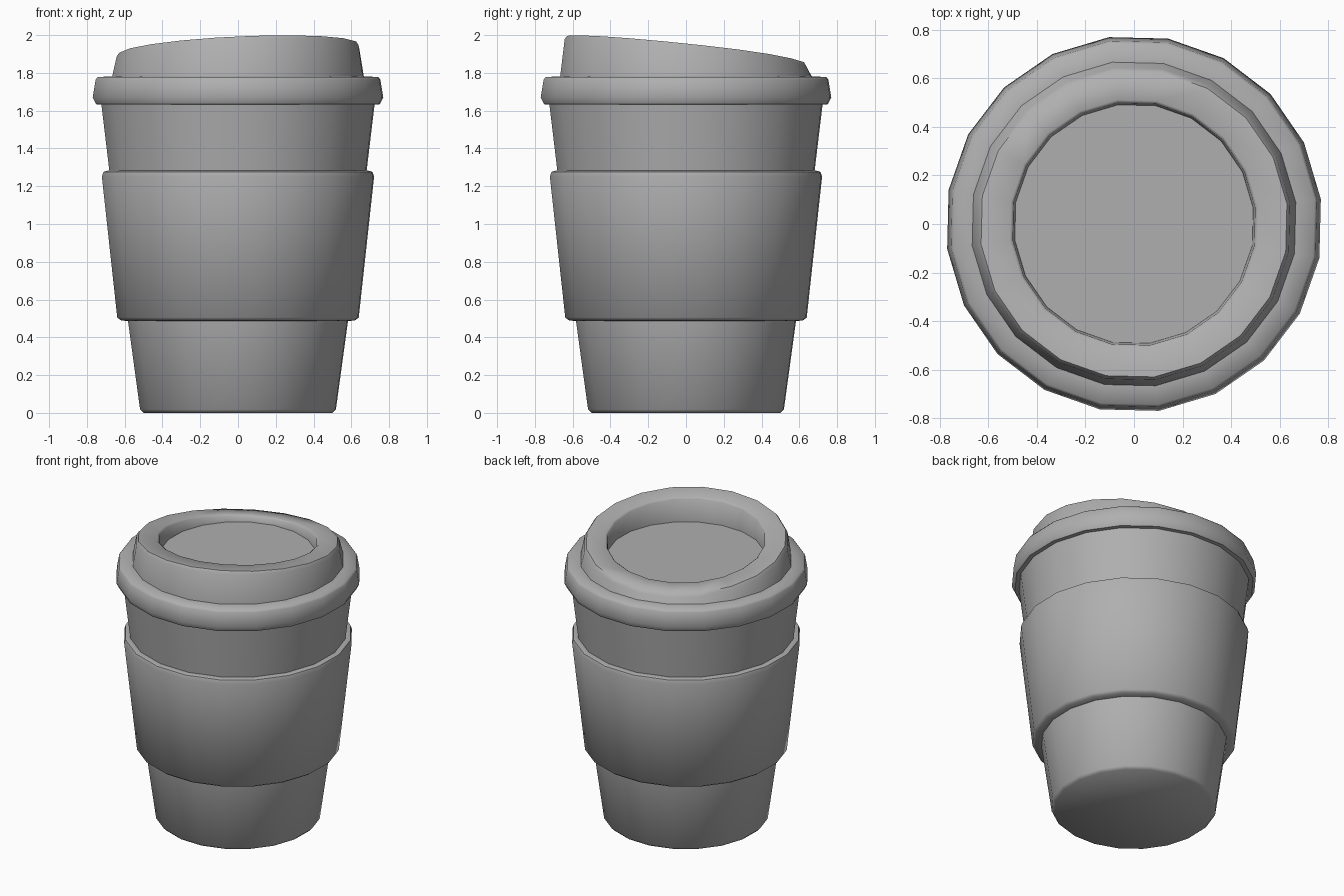
import bpy, bmesh
from math import cos, sin, radians

if "Cube" in bpy.data.objects:
    bpy.data.objects.remove(bpy.data.objects["Cube"])

SIDES = 20
TURN = radians(7.6)

grey = bpy.data.materials.new("dark_grey")
grey.diffuse_color = (0.43, 0.43, 0.43, 1)
grey.use_nodes = True
grey.node_tree.nodes["Principled BSDF"].inputs["Base Color"].default_value = grey.diffuse_color


def tilt(x, y):
    """Slanted lid top, dipping slightly more towards the back."""
    t = 0.045 * x - 0.104 * y
    return t - 3 * min(t, 0) ** 2


def lathe(name, profile, closed=False):
    """Spin (radius, z, tilt factor) points into a 20-sided body, capped unless closed."""
    bm = bmesh.new()
    rings = []
    for r, z, k in profile:
        ring = []
        for i in range(SIDES):
            a = TURN + radians(360 / SIDES) * i
            x, y = r * cos(a), r * sin(a)
            ring.append(bm.verts.new((x, y, z + k * tilt(x, y))))
        rings.append(ring)
    pairs = list(zip(rings, rings[1:]))
    if closed:
        pairs.append((rings[-1], rings[0]))
    for lo, hi in pairs:
        for i in range(SIDES):
            j = (i + 1) % SIDES
            bm.faces.new((lo[i], lo[j], hi[j], hi[i]))
    if not closed:
        bm.faces.new(rings[0][::-1])
        bm.faces.new(rings[-1])
    bmesh.ops.recalc_face_normals(bm, faces=bm.faces)
    mesh = bpy.data.meshes.new(name)
    bm.to_mesh(mesh)
    bm.free()
    mesh.materials.append(grey)
    obj = bpy.data.objects.new(name, mesh)
    bpy.context.collection.objects.link(obj)
    bpy.ops.object.select_all(action='DESELECT')
    obj.select_set(True)
    bpy.context.view_layer.objects.active = obj
    bpy.ops.object.shade_smooth_by_angle(angle=radians(50))
    return obj


# Tapered cup
lathe("cup", [(0.505, 0, 0), (0.523, 0.018, 0), (0.588, 0.49, 0),
              (0.687, 1.28, 0), (0.733, 1.66, 0)])

# Grip sleeve around the cup
lathe("sleeve", [(0.585, 0.485, 0), (0.625, 0.49, 0), (0.645, 0.505, 0),
                 (0.727, 1.25, 0), (0.719, 1.276, 0), (0.69, 1.284, 0),
                 (0.68, 1.28, 0)], closed=True)

# Lid: overhanging rim, slanted raised ring and level recess
lathe("lid", [(0.715, 1.632, 0), (0.757, 1.634, 0), (0.776, 1.67, 0),
              (0.76, 1.765, 0), (0.75, 1.778, 0), (0.672, 1.782, 0),
              (0.648, 1.908, 1), (0.635, 1.927, 1), (0.515, 1.928, 1),
              (0.503, 1.918, 1), (0.495, 1.817, 0)])
